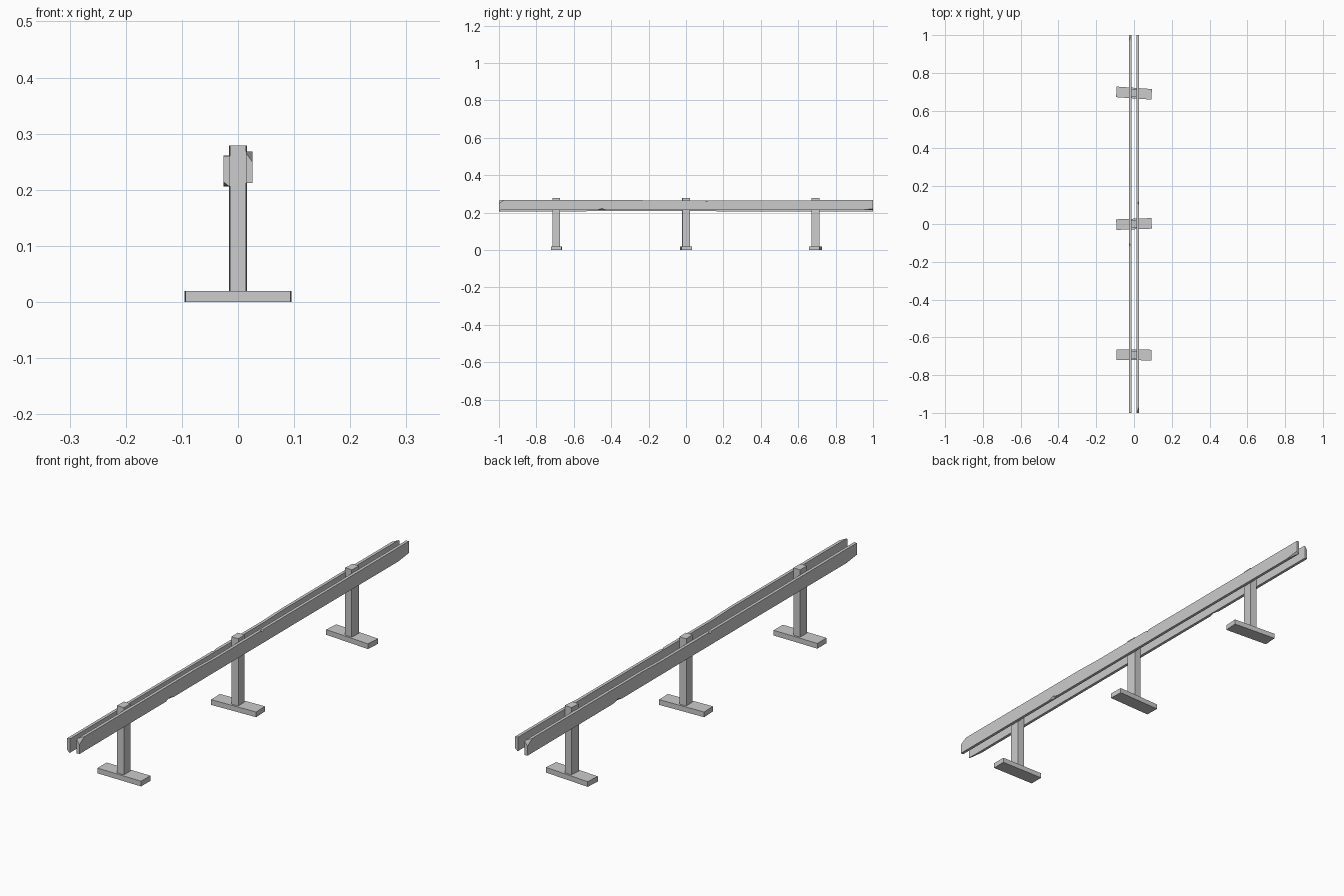
import bpy, bmesh
from math import radians, pi
from mathutils import Vector, Matrix

if "Cube" in bpy.data.objects:
    bpy.data.objects.remove(bpy.data.objects["Cube"])


def new_object(name, bm):
    mesh = bpy.data.meshes.new(name)
    bmesh.ops.recalc_face_normals(bm, faces=bm.faces)
    bm.to_mesh(mesh)
    bm.free()
    obj = bpy.data.objects.new(name, mesh)
    bpy.context.collection.objects.link(obj)
    return obj


def box(name, size, center, yaw=0.0):
    bm = bmesh.new()
    bmesh.ops.create_cube(bm, size=1.0, matrix=Matrix.Diagonal((*size, 1)))
    obj = new_object(name, bm)
    obj.location = center
    obj.rotation_euler.z = yaw
    return obj


def cut_corner(bm, a, b, c):
    """Slice off the rail corner lying outside the plane a-b-c."""
    a, b, c = Vector(a), Vector(b), Vector(c)
    n = (b - a).cross(c - a).normalized()
    if n.dot(Vector((0.02, 0, 0.24)) - a) > 0:
        n = -n
    r = bmesh.ops.bisect_plane(bm, geom=bm.verts[:] + bm.edges[:] + bm.faces[:],
                               plane_co=a, plane_no=n, clear_outer=True)
    edges = [e for e in r["geom_cut"] if isinstance(e, bmesh.types.BMEdge)]
    bmesh.ops.edgenet_fill(bm, edges=edges)


# Posts on flat feet, each turned a little
for label, y, yaw in (("front", -0.693, -0.5), ("middle", 0, 2), ("back", 0.693, -4)):
    box(label + "_foot", (0.187, 0.056, 0.02), (0, y, 0.01), radians(yaw))
    box(label + "_post", (0.029, 0.041, 0.259), (0, y, 0.149), radians(yaw))

# Rough-hewn rail: slightly uneven side profile with chipped edges
IN, OUT = 0.0145, 0.026
top = [(-1, 0.268), (-0.3, 0.268), (-0.18, 0.2645), (0.44, 0.2655), (1, 0.2665)]
bottom = [(1, 0.213), (0.3, 0.214), (-0.4, 0.2135), (-1, 0.2125)]


def make_rail(name):
    bm = bmesh.new()
    face = bm.faces.new([bm.verts.new((IN, y, z)) for y, z in top + bottom])
    ext = bmesh.ops.extrude_face_region(bm, geom=[face])
    bmesh.ops.translate(bm, vec=(OUT - IN, 0, 0),
                        verts=[v for v in ext["geom"] if isinstance(v, bmesh.types.BMVert)])
    cut_corner(bm, (IN, -1, 0.265), (OUT, -1, 0.249), (OUT, -0.97, 0.268))
    cut_corner(bm, (0.017, 1, 0.2130), (OUT, 1, 0.221), (OUT, 0.94, 0.2135))
    rail = new_object(name, bm)
    # Chips: diamond prisms biting the outer edges (y, edge z, length, depth)
    for y, z, sign, half, depth in ((0.11, 0.265, 1, 0.022, 0.008),
                                    (-0.45, 0.2135, -1, 0.045, 0.010)):
        cb = bmesh.new()
        tip = cb.verts.new((OUT - 0.005, y, z - sign * depth * 0.35))
        low = cb.verts.new((OUT + 0.002, y, z - sign * depth))
        ends = [cb.verts.new((OUT + 0.003, y + s * half, z + sign * 0.004)) for s in (-1, 1)]
        rear = cb.verts.new((OUT - 0.008, y, z + sign * 0.006))
        bmesh.ops.convex_hull(cb, input=[tip, low, rear] + ends)
        cutter = new_object("chip_cutter", cb)
        mod = rail.modifiers.new("chip", "BOOLEAN")
        mod.operation = "DIFFERENCE"
        mod.solver = "EXACT"
        mod.object = cutter
        cutter.hide_render = True
        cutter.hide_set(True)
    # Bake the chips so the rail can be turned freely
    bpy.context.view_layer.update()
    deps = bpy.context.evaluated_depsgraph_get()
    mesh = bpy.data.meshes.new_from_object(rail.evaluated_get(deps))
    cutters = [m.object for m in rail.modifiers]
    rail.modifiers.clear()
    rail.data = mesh
    for c in cutters:
        bpy.data.objects.remove(c)
    return rail


# Second rail is the same plank turned half round and hung slightly lower
make_rail("right_rail")
left = make_rail("left_rail")
left.rotation_euler.z = pi
left.location.z = -0.0065
